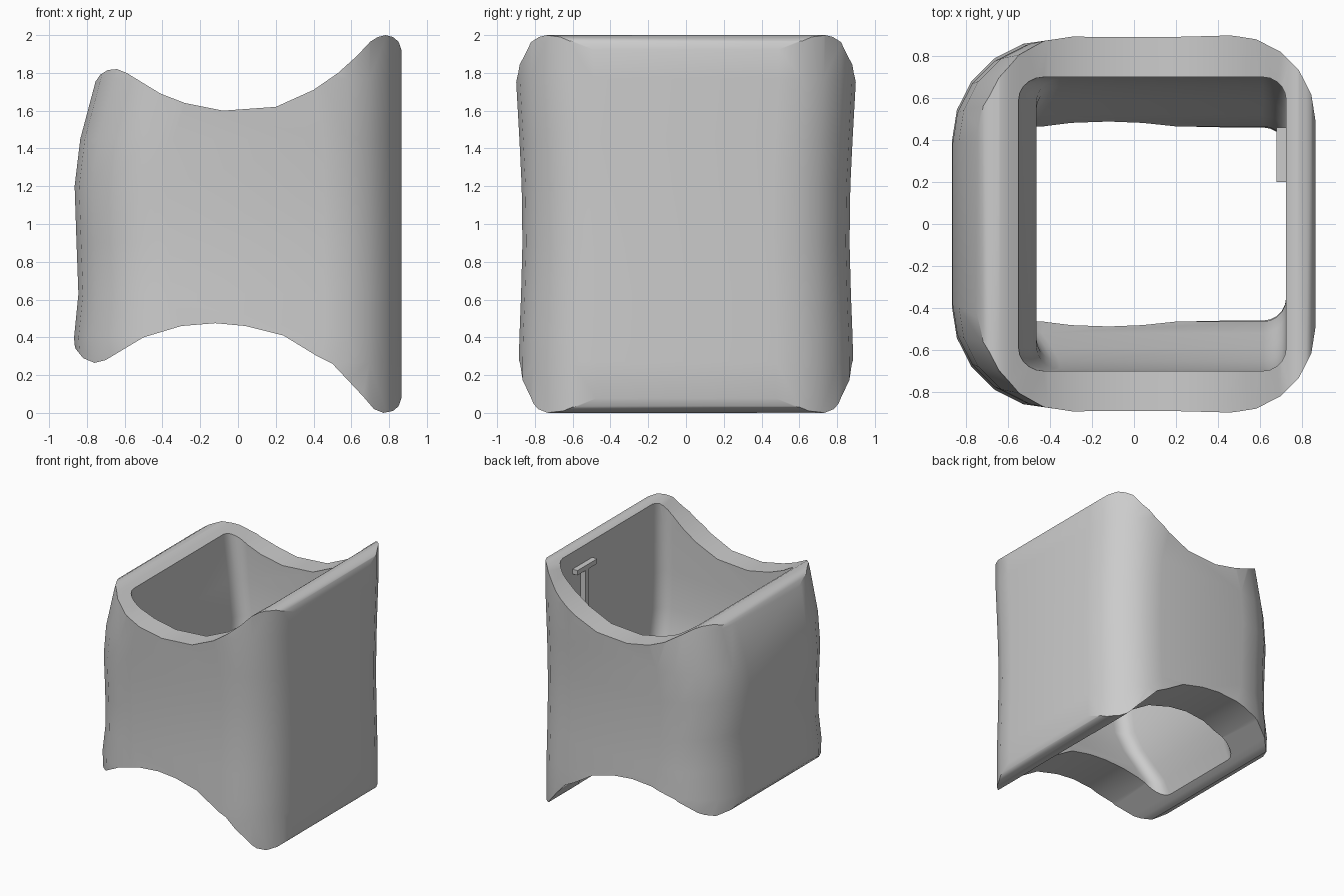
import bpy, bmesh
from math import sin, cos, pi, radians

if "Cube" in bpy.data.objects:
    bpy.data.objects.remove(bpy.data.objects["Cube"])

grey = bpy.data.materials.new("plain grey")
grey.use_nodes = True
COLOUR = (0.6, 0.6, 0.6, 1)
grey.diffuse_color = COLOUR
grey.node_tree.nodes["Principled BSDF"].inputs["Base Color"].default_value = COLOUR


def make_object(name, bm):
    bmesh.ops.recalc_face_normals(bm, faces=bm.faces)
    mesh = bpy.data.meshes.new(name)
    bm.to_mesh(mesh)
    bm.free()
    mesh.materials.append(grey)
    obj = bpy.data.objects.new(name, mesh)
    bpy.context.collection.objects.link(obj)
    return obj


def rounded_section(left, right, half, r_left, r_right, steps=5):
    """Rounded rectangle, with its own corner radius on each side."""
    corners = [(right - r_right, half - r_right, r_right, 0),
               (left + r_left, half - r_left, r_left, 1),
               (left + r_left, r_left - half, r_left, 2),
               (right - r_right, r_right - half, r_right, 3)]
    return [(cx + r * cos((q + i / steps) * pi / 2), cy + r * sin((q + i / steps) * pi / 2))
            for cx, cy, r, q in corners for i in range(steps + 1)]


def loft(name, levels, right, r_left, r_right):
    """Stack of rounded sections given as (z, left edge, half depth)."""
    bm = bmesh.new()
    rings = [[bm.verts.new((x, y, z)) for x, y in rounded_section(left, right, half, r_left, r_right)]
             for z, left, half in levels]
    for a, b in zip(rings, rings[1:]):
        for i in range(len(a)):
            j = (i + 1) % len(a)
            bm.faces.new((a[i], a[j], b[j], b[i]))
    bm.faces.new(rings[0])
    bm.faces.new(rings[-1])
    return make_object(name, bm)


def extrude_profile(name, points, depth):
    bm = bmesh.new()
    face = bm.faces.new([bm.verts.new((x, -depth, z)) for x, z in points])
    new = bmesh.ops.extrude_face_region(bm, geom=[face])["geom"]
    bmesh.ops.translate(bm, vec=(0, 2 * depth, 0),
                        verts=[v for v in new if isinstance(v, bmesh.types.BMVert)])
    return make_object(name, bm)


def cut(obj, cutter, operation):
    mod = obj.modifiers.new("cut", 'BOOLEAN')
    mod.operation, mod.object, mod.solver = operation, cutter, 'EXACT'
    bpy.context.view_layer.objects.active = obj
    bpy.ops.object.modifier_apply(modifier=mod.name)
    bpy.data.objects.remove(cutter)


def smooth(obj, angle):
    bpy.ops.object.select_all(action='DESELECT')
    obj.select_set(True)
    bpy.context.view_layer.objects.active = obj
    bpy.ops.object.shade_smooth_by_angle(angle=radians(angle))


# Sleeve: softly waisted outer wall
sleeve = loft("sleeve", [(-.1, -.85, .885), (.27, -.86, .885), (.4, -.868, .882), (.63, -.845, .873),
                         (.9, -.855, .866), (1.2, -.865, .87), (1.45, -.835, .882),
                         (1.77, -.75, .9), (2.1, -.66, .9)], .865, .49, .41)

# Saddle-shaped top and bottom rims, rounded at both ends
top_rim = [(-.88, 1.45), (-.757, 1.75), (-.73, 1.79), (-.69, 1.815), (-.64, 1.82), (-.59, 1.8),
           (-.5, 1.745), (-.41, 1.69), (-.28, 1.64), (-.08, 1.6), (.2, 1.62), (.4, 1.71),
           (.53, 1.8), (.63, 1.89), (.7, 1.965), (.74, 1.99), (.78, 2), (.82, 1.99),
           (.85, 1.965), (.866, 1.92)]
bottom_rim = [(.866, .08), (.85, .035), (.82, .01), (.77, 0), (.72, .02), (.66, .09), (.5, .26),
              (.42, .3), (.24, .41), (.04, .46), (-.12, .475), (-.3, .46), (-.5, .4), (-.6, .34),
              (-.7, .28), (-.76, .265), (-.82, .29), (-.86, .34), (-.88, .42), (-.9, .7)]
cut(sleeve, extrude_profile("rim_cutter", top_rim + bottom_rim, 1.2), 'INTERSECT')

# Hole through the middle: front and back walls close in, the right wall is waisted
hole = loft("hole_cutter", [(-.2, -.72, .46), (.28, -.67, .46), (.42, -.61, .465), (.55, -.55, .52),
                            (.7, -.5, .59), (.88, -.465, .655), (1.1, -.465, .69),
                            (1.4, -.5, .7), (1.77, -.55, .7), (2.2, -.55, .7)], .725, .11, .11)
cut(sleeve, hole, 'DIFFERENCE')
smooth(sleeve, 35)


# Small hook on the inner wall: crossbar and stem
def box(name, centre, size):
    bm = bmesh.new()
    bmesh.ops.create_cube(bm, size=1)
    bmesh.ops.scale(bm, vec=size, verts=bm.verts)
    bmesh.ops.translate(bm, vec=centre, verts=bm.verts)
    return make_object(name, bm)


box("hook_crossbar", (.705, .33, 1.82), (.05, .26, .04))
box("hook_stem", (.705, .33, 1.4), (.05, .05, .8))
